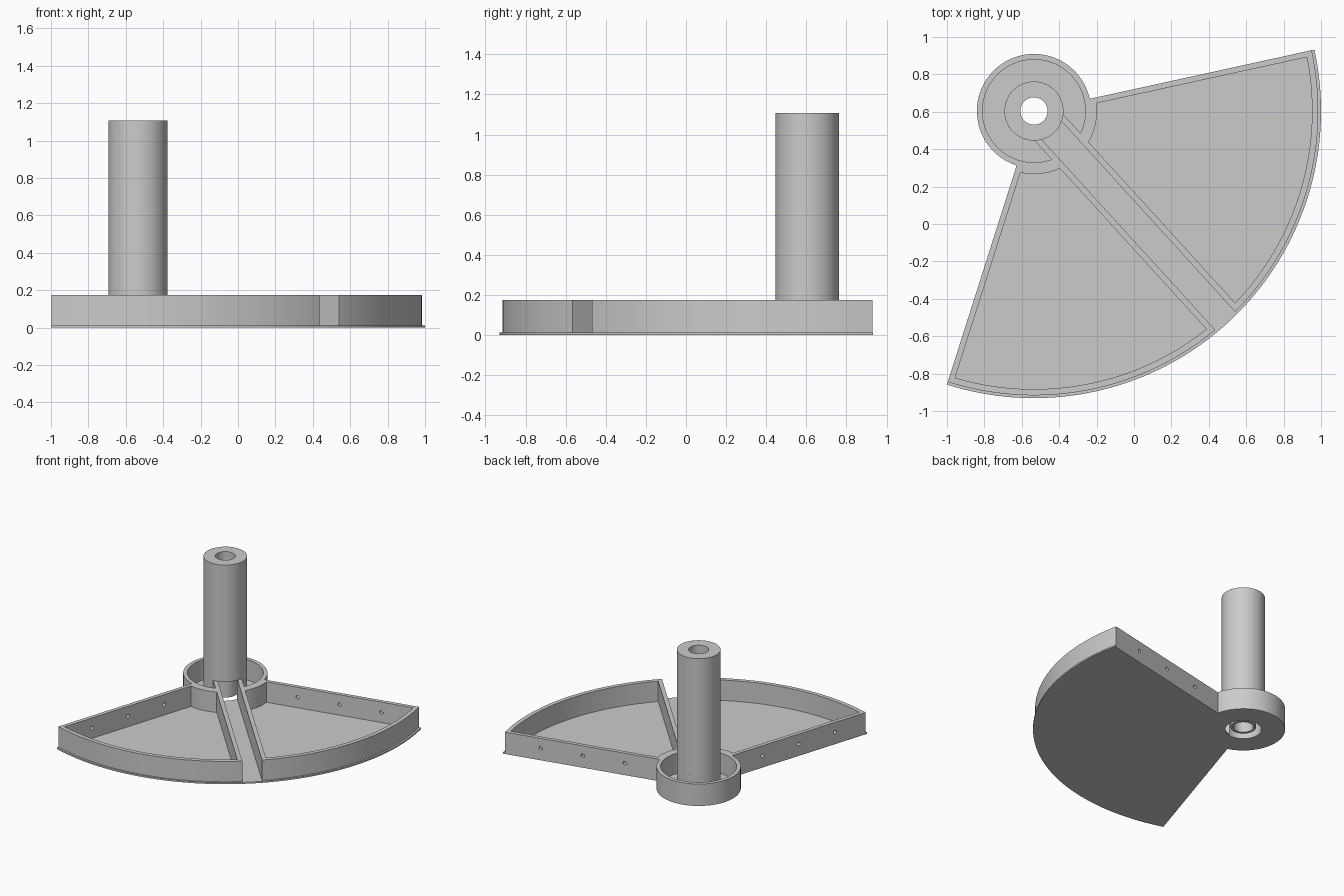
import bpy, bmesh, math
from mathutils import Matrix

if "Cube" in bpy.data.objects:
    bpy.data.objects.remove(bpy.data.objects["Cube"])

CENTRE = (-0.535, 0.604, 0)
AXIS = math.radians(-47.65)      # direction of the cable channel
HALF = math.radians(60)          # half angle of the sector
PLACE = Matrix.Translation(CENTRE) @ Matrix.Rotation(AXIS, 4, 'Z')

grey = bpy.data.materials.new("plain grey")
grey.diffuse_color = (0.6, 0.6, 0.6, 1)
grey.use_nodes = True
grey.node_tree.nodes["Principled BSDF"].inputs["Base Color"].default_value = grey.diffuse_color


def finish(name, bm):
    bmesh.ops.recalc_face_normals(bm, faces=bm.faces)
    me = bpy.data.meshes.new(name)
    bm.to_mesh(me)
    bm.free()
    me.materials.append(grey)
    ob = bpy.data.objects.new(name, me)
    bpy.context.collection.objects.link(ob)
    ob.matrix_world = PLACE
    return ob


def prism(name, pts, z0, z1):
    bm = bmesh.new()
    face = bm.faces.new([bm.verts.new((x, y, z0)) for x, y in pts])
    ext = bmesh.ops.extrude_face_region(bm, geom=[face])
    top = [g for g in ext["geom"] if isinstance(g, bmesh.types.BMVert)]
    bmesh.ops.translate(bm, verts=top, vec=(0, 0, z1 - z0))
    return finish(name, bm)


def arc(r, a, b, n):
    return [(r * math.cos(a + (b - a) * i / n), r * math.sin(a + (b - a) * i / n))
            for i in range(n + 1)]


def band(r0, r1, a, b, off_a, off_b, n):
    """Ring section whose straight ends are offset parallel to rays a and b."""
    def side(r):
        return a + math.asin(off_a / r), b - math.asin(off_b / r)
    return arc(r1, *side(r1), n) + arc(r0, *side(r0), n)[::-1]


def circle(r, n=64):
    return arc(r, 0, 2 * math.pi, n)[:-1]


def outline(r):
    """Sector joined to the round hub."""
    return arc(0.305, HALF, 2 * math.pi - HALF, 64) + arc(r, -HALF, HALF, 72)


def cut(ob, cutter):
    mod = ob.modifiers.new("cut", 'BOOLEAN')
    mod.operation = 'DIFFERENCE'
    mod.solver = 'EXACT'
    mod.object = cutter
    bpy.context.view_layer.objects.active = ob
    bpy.ops.object.modifier_apply(modifier=mod.name)
    bpy.data.objects.remove(cutter)


FLOOR, TOP = 0.012, 0.175

# Base plate with a thin lip beyond the curved wall
plate = prism("base_plate", outline(1.535), 0, FLOOR)
cut(plate, prism("hole", circle(0.132), -0.1, 0.1))

# Walled frame: pockets, hub trough, centre well and channel removed
frame = prism("frame", outline(1.52), FLOOR, TOP)
pocket = band(0.337, 1.487, 0, HALF, 0.104, 0.031, 40)
for s in (1, -1):
    cut(frame, prism("pocket", [(x, s * y) for x, y in pocket], -0.1, 0.4))
trough = band(0.158, 0.275, 0, 2 * math.pi, 0.104, 0.104, 72)
cut(frame, prism("trough", trough, -0.1, 0.4))
cut(frame, prism("well", circle(0.132), -0.1, 0.4))
cut(frame, prism("channel", [(0.05, -0.072), (1.7, -0.072), (1.7, 0.072), (0.05, 0.072)], -0.1, 0.4))

# Small holes through both straight walls
for s in (1, -1):
    for r in (0.58, 0.91, 1.24):
        bm = bmesh.new()
        bmesh.ops.create_cone(bm, cap_ends=True, segments=16, radius1=0.014, radius2=0.014, depth=0.12,
                              matrix=Matrix.Rotation(s * HALF, 4, 'Z') @ Matrix.Translation((r, 0, 0.095))
                              @ Matrix.Rotation(math.pi / 2, 4, 'X'))
        cut(frame, finish("wall_hole", bm))

# Hollow post with a narrow spigot hanging in the well
profile = [(0.073, 0.02), (0.093, 0.02), (0.093, TOP), (0.158, TOP), (0.158, 1.108), (0.073, 1.108)]
bm = bmesh.new()
n = 64
rings = [[bm.verts.new((r * math.cos(2 * math.pi * i / n), r * math.sin(2 * math.pi * i / n), z))
          for r, z in profile] for i in range(n)]
for i in range(n):
    a, b = rings[i], rings[(i + 1) % n]
    for j in range(len(profile)):
        k = (j + 1) % len(profile)
        bm.faces.new((a[j], b[j], b[k], a[k]))
post = finish("post", bm)

for ob in (plate, frame, post):
    bpy.ops.object.select_all(action='DESELECT')
    ob.select_set(True)
    bpy.context.view_layer.objects.active = ob
    bpy.ops.object.shade_smooth_by_angle(angle=math.radians(30))
